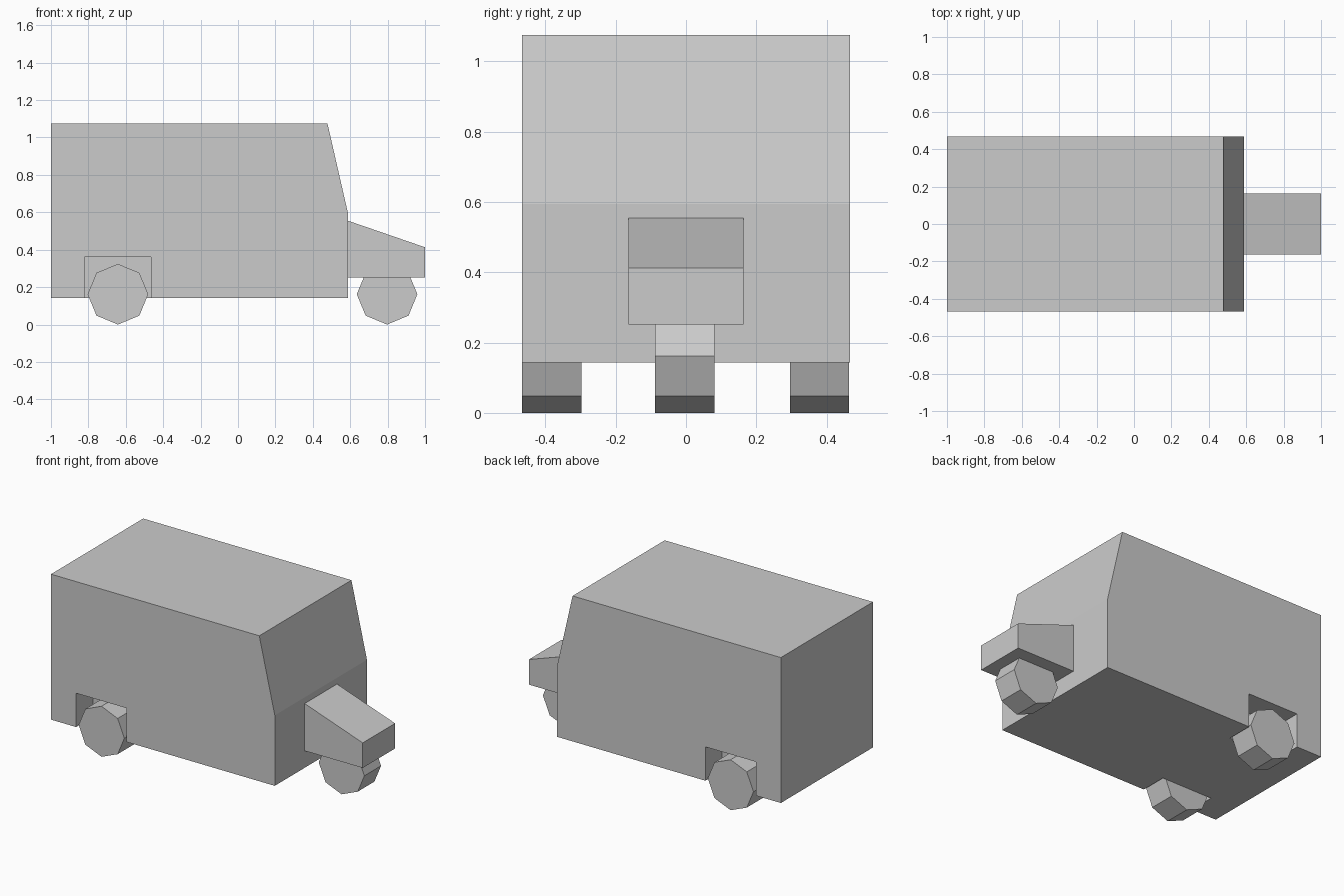
import bpy, bmesh, math

if "Cube" in bpy.data.objects:
    bpy.data.objects.remove(bpy.data.objects["Cube"])


def prism(name, profile, y0, y1):
    """Extrude an (x, z) profile from y0 to y1."""
    bm = bmesh.new()
    face = bm.faces.new([bm.verts.new((x, y0, z)) for x, z in profile])
    ext = bmesh.ops.extrude_face_region(bm, geom=[face])
    verts = [v for v in ext["geom"] if isinstance(v, bmesh.types.BMVert)]
    bmesh.ops.translate(bm, verts=verts, vec=(0, y1 - y0, 0))
    bmesh.ops.recalc_face_normals(bm, faces=bm.faces)
    mesh = bpy.data.meshes.new(name)
    bm.to_mesh(mesh)
    bm.free()
    obj = bpy.data.objects.new(name, mesh)
    bpy.context.collection.objects.link(obj)
    return obj


def wheel(name, x, y, r=0.162, width=0.169):
    """Eight-sided wheel standing on a corner."""
    ring = [(x + r * math.cos(i * math.pi / 4), r + r * math.sin(i * math.pi / 4))
            for i in range(8)]
    return prism(name, ring, y - width / 2, y + width / 2)


HALF = 0.467

# Van body with sloped windscreen
body = prism("body", [(-1, 0.143), (0.588, 0.143), (0.588, 0.595),
                      (0.478, 1.076), (-1, 1.076)], -HALF, HALF)

# Rear wheel wells, open to the side and below
for side in (-1, 1):
    cutter = prism("well_cutter", [(-0.822, 0.0), (-0.465, 0.0),
                                   (-0.465, 0.36), (-0.822, 0.36)],
                   side * 0.297, side * 0.6)
    cutter.hide_render = True
    mod = body.modifiers.new("wheel_well", 'BOOLEAN')
    mod.operation = 'DIFFERENCE'
    mod.solver = 'EXACT'
    mod.object = cutter
    bpy.context.view_layer.objects.active = body
    bpy.ops.object.modifier_apply(modifier=mod.name)
    bpy.data.objects.remove(cutter)

# Narrow nose over the front wheel
prism("nose", [(0.588, 0.252), (1, 0.252), (1, 0.413), (0.588, 0.555)], -0.164, 0.164)

# Three wheels
wheel("front_wheel", 0.797, -0.004)
wheel("rear_wheel_right", -0.642, -0.382)
wheel("rear_wheel_left", -0.642, 0.380)
